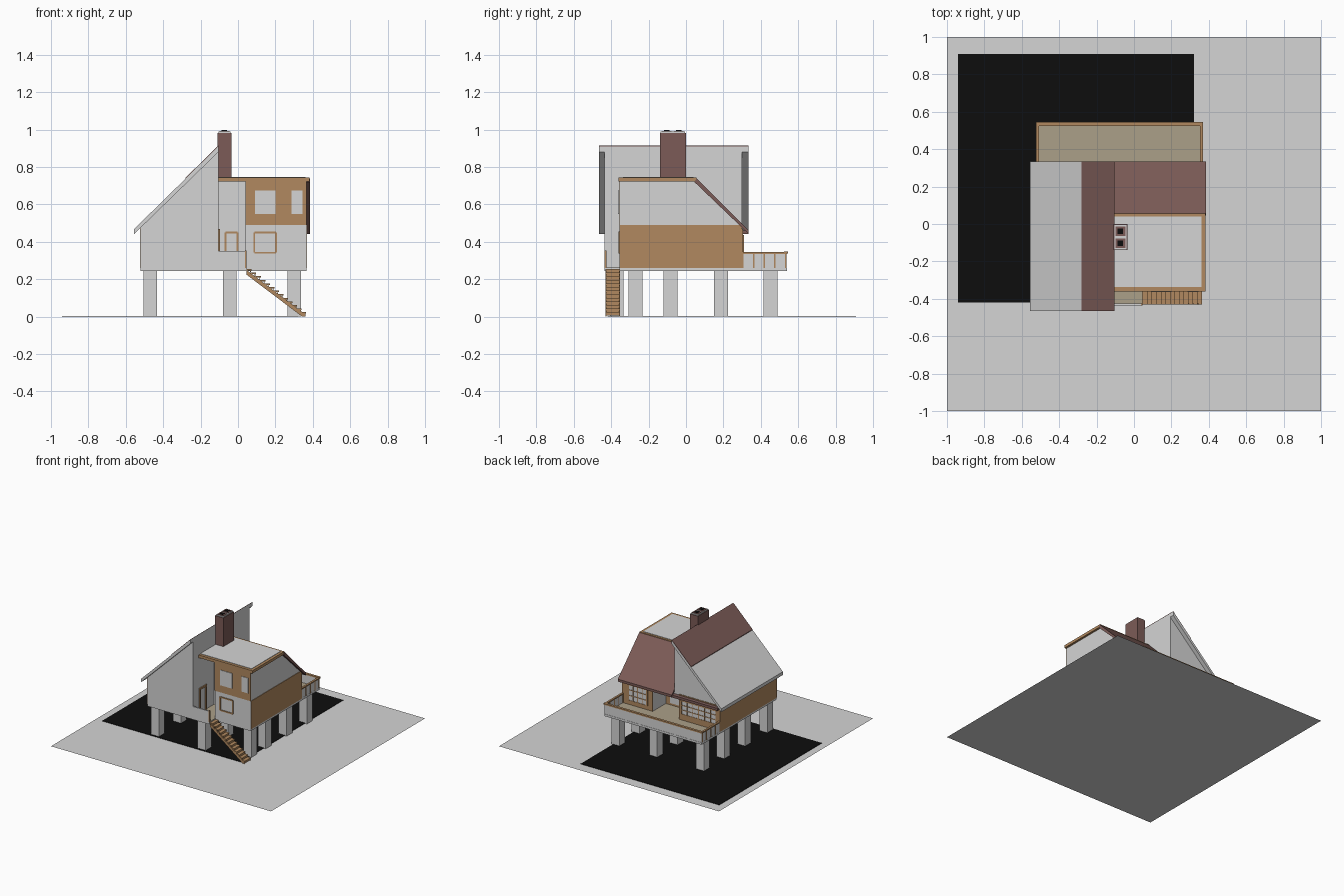
import bpy, bmesh
from mathutils import Vector

cube = bpy.data.objects.get("Cube")
if cube:
    bpy.data.objects.remove(cube, do_unlink=True)


def material(name, r, g, b):
    m = bpy.data.materials.new(name)
    m.use_nodes = True
    m.diffuse_color = (r, g, b, 1)
    bsdf = m.node_tree.nodes["Principled BSDF"]
    bsdf.inputs["Base Color"].default_value = (r, g, b, 1)
    bsdf.inputs["Roughness"].default_value = 0.9
    return m


GREY = material("light grey", 0.66, 0.66, 0.66)
WOOD = material("wood", 0.44, 0.25, 0.115)
BROWN = material("dark roof brown", 0.2, 0.105, 0.095)
TAN = material("deck tan", 0.41, 0.35, 0.25)
BLACK = material("black", 0.004, 0.004, 0.004)


def prism(name, mat, points, axis, lo, hi):
    """Extrude a closed profile along x (points are y,z), y (x,z) or z (x,y)."""
    def place(p, t):
        c = list(p)
        c.insert("xyz".index(axis), t)
        return Vector(c)
    bm = bmesh.new()
    face = bm.faces.new([bm.verts.new(place(p, lo)) for p in points])
    if hi > lo:
        ext = bmesh.ops.extrude_face_region(bm, geom=[face])
        verts = [v for v in ext["geom"] if isinstance(v, bmesh.types.BMVert)]
        bmesh.ops.translate(bm, verts=verts, vec=place((0, 0), hi - lo))
    bmesh.ops.recalc_face_normals(bm, faces=bm.faces)
    mesh = bpy.data.meshes.new(name)
    bm.to_mesh(mesh)
    bm.free()
    mesh.materials.append(mat)
    ob = bpy.data.objects.new(name, mesh)
    bpy.context.collection.objects.link(ob)
    return ob


def box(name, mat, x, y, z):
    return prism(name, mat, [(x[0], y[0]), (x[1], y[0]), (x[1], y[1]), (x[0], y[1])], "z", *z)


def frame(name, x, y, z, w=0.01, cols=1, rows=1, mat=WOOD):
    """Window frame with glazing bars on a wall facing along y."""
    for i in range(cols + 1):
        c = x[0] + (x[1] - x[0]) * i / cols
        t = w / 2 if i in (0, cols) else w / 4
        box(name + "_upright", mat, (c - t, c + t), y, z)
    for i in range(rows + 1):
        c = z[0] + (z[1] - z[0]) * i / rows
        t = w / 2 if i in (0, rows) else w / 4
        box(name + "_bar", mat, x, y, (c - t, c + t))


# Ground and dark plot
box("ground", GREY, (-1, 1), (-1, 1), (0, 0))
box("dark_plot", BLACK, (-0.94, 0.32), (-0.42, 0.91), (0.001, 0.004))

# Supporting posts
for x in (-0.47, -0.045, 0.3):
    for y in (-0.27 if x > 0 else -0.37, -0.083, 0.188, 0.452):
        box("post", GREY, (x - 0.036, x + 0.036), (y - 0.037, y + 0.037), (0, 0.25))

# Floor, porch and back deck
box("floor_slab", GREY, (-0.52, 0.365), (-0.355, 0.54), (0.243, 0.26))
box("porch_slab", GREY, (-0.52, 0.045), (-0.435, -0.355), (0.243, 0.26))
box("porch_boards", TAN, (-0.105, 0.045), (-0.43, -0.16), (0.26, 0.264))
box("deck_boards", TAN, (-0.515, 0.36), (0.1, 0.535), (0.26, 0.264))

# House volumes: tall half gable, entrance part and flat topped wing
half_gable = prism("half_gable", GREY, [(-0.52, 0.26), (-0.105, 0.26), (-0.105, 0.885), (-0.52, 0.485)],
                   "y", -0.435, 0.3)
top = [(0.3, 0.26), (0.3, 0.475), (0.045, 0.725)]
entrance = prism("entrance_wall", GREY, [(-0.16, 0.26)] + top + [(-0.16, 0.725)], "x", -0.105, 0.04)
wing = prism("wing", GREY, [(-0.355, 0.26)] + top + [(-0.355, 0.725)], "x", 0.04, 0.365)

# Wood cladding
box("wing_side_cladding", WOOD, (0.365, 0.369), (-0.355, 0.3), (0.26, 0.49))
box("gable_side_cladding", WOOD, (-0.524, -0.52), (-0.435, 0.3), (0.26, 0.48))
box("wing_front_cladding", WOOD, (0.04, 0.367), (-0.359, -0.355), (0.49, 0.725))
box("back_cladding_right", WOOD, (-0.522, -0.15), (0.3, 0.304), (0.26, 0.47))
box("back_cladding_left", WOOD, (0.09, 0.367), (0.3, 0.304), (0.26, 0.47))

# Recessed back doorway
cutter = box("doorway_cutter", GREY, (-0.15, 0.09), (0.13, 0.34), (0.262, 0.455))
cutter.hide_render = True
cutter.hide_viewport = True
cutter.display_type = "WIRE"
for ob in (half_gable, entrance, wing):
    mod = ob.modifiers.new("doorway", "BOOLEAN")
    mod.operation = "DIFFERENCE"
    mod.solver = "EXACT"
    mod.object = cutter
box("back_door_wall", WOOD, (-0.15, 0.09), (0.13, 0.134), (0.264, 0.455))
box("back_door_glass", GREY, (-0.11, 0.05), (0.134, 0.137), (0.28, 0.43))

# Back windows
for x, z, cols in (((0.14, 0.31), (0.295, 0.43), 4), ((-0.49, -0.17), (0.31, 0.425), 6)):
    box("back_window_pane", GREY, x, (0.304, 0.306), z)
    frame("back_window", x, (0.304, 0.309), z, 0.012, cols, 3)

# Front windows and doors
for x in ((0.09, 0.2), (0.285, 0.345)):
    box("upper_window_pane", GREY, x, (-0.363, -0.359), (0.55, 0.675))
frame("lower_window", (0.087, 0.203), (-0.361, -0.355), (0.342, 0.45))
frame("entrance_door", (-0.067, -0.003), (-0.166, -0.16), (0.27, 0.45))
for y in (-0.35, -0.27):
    box("side_door_jamb", WOOD, (-0.105, -0.097), (y - 0.006, y + 0.006), (0.264, 0.46))
box("side_door_lintel", WOOD, (-0.105, -0.097), (-0.356, -0.264), (0.455, 0.47))

# Steep roof with its dark upper band
prism("gable_roof", GREY, [(-0.555, 0.442), (-0.105, 0.88), (-0.105, 0.91), (-0.555, 0.469)],
      "y", -0.465, 0.335)
prism("gable_roof_band", BROWN, [(-0.28, 0.738), (-0.105, 0.91), (-0.105, 0.915), (-0.28, 0.743)],
      "y", -0.465, 0.335)
box("gable_back_eave", BROWN, (-0.52, -0.105), (0.3, 0.333), (0.442, 0.462))

# Flat roof with wood rim, and the back slope
box("flat_roof_rim", WOOD, (-0.107, 0.382), (-0.36, 0.057), (0.722, 0.745))
box("flat_roof", GREY, (-0.105, 0.36), (-0.338, 0.04), (0.745, 0.748))
prism("back_slope", BROWN, [(0.045, 0.72), (0.335, 0.442), (0.335, 0.462), (0.057, 0.74)],
      "x", -0.105, 0.385)

# Chimney with two flues
box("chimney", BROWN, (-0.11, -0.035), (-0.14, 0), (0.7, 0.983))
box("chimney_cap", GREY, (-0.105, -0.04), (-0.135, -0.005), (0.983, 0.99))
for y in (-0.102, -0.038):
    frame_y = (y - 0.025, y + 0.025)
    box("flue", BROWN, (-0.1, -0.046), frame_y, (0.99, 0.994))
    box("flue_opening", BLACK, (-0.088, -0.058), (y - 0.015, y + 0.015), (0.994, 0.997))

# Deck railing
box("deck_back_panel", GREY, (-0.52, 0.365), (0.53, 0.538), (0.243, 0.337))
box("deck_back_rail", WOOD, (-0.525, 0.37), (0.525, 0.545), (0.337, 0.348))
for x in (-0.517, 0.362):
    box("deck_side_panel", GREY, (x - 0.002, x + 0.002), (0.3, 0.535), (0.25, 0.337))
    box("deck_side_rail", WOOD, (x - 0.008, x + 0.008), (0.3, 0.54), (0.335, 0.345))
    for i in range(5):
        y = 0.304 + i * 0.057
        box("deck_baluster", WOOD, (x - 0.005, x + 0.005), (y - 0.004, y + 0.004), (0.26, 0.337))

# Porch parapet and newel post
box("porch_parapet", GREY, (-0.105, 0.045), (-0.435, -0.425), (0.243, 0.35))
box("newel_post", WOOD, (0.037, 0.046), (-0.436, -0.424), (0.26, 0.355))

# Outdoor stairs
steps = 13
run, rise = 0.315 / steps, 0.25 / steps
for i in range(steps):
    x, z = 0.045 + i * run, 0.255 - i * rise
    box("stair_tread", WOOD, (x, x + run + 0.004), (-0.43, -0.353), (z - 0.008, z))
    box("stair_riser", WOOD, (x + run - 0.004, x + run), (-0.428, -0.355), (z - rise, z - 0.006))
for y in (-0.43, -0.358):
    prism("stair_stringer", WOOD, [(0.045, 0.225), (0.045, 0.25), (0.36, 0.012), (0.36, 0.001), (0.342, 0.001)],
          "y", y, y + 0.006)
